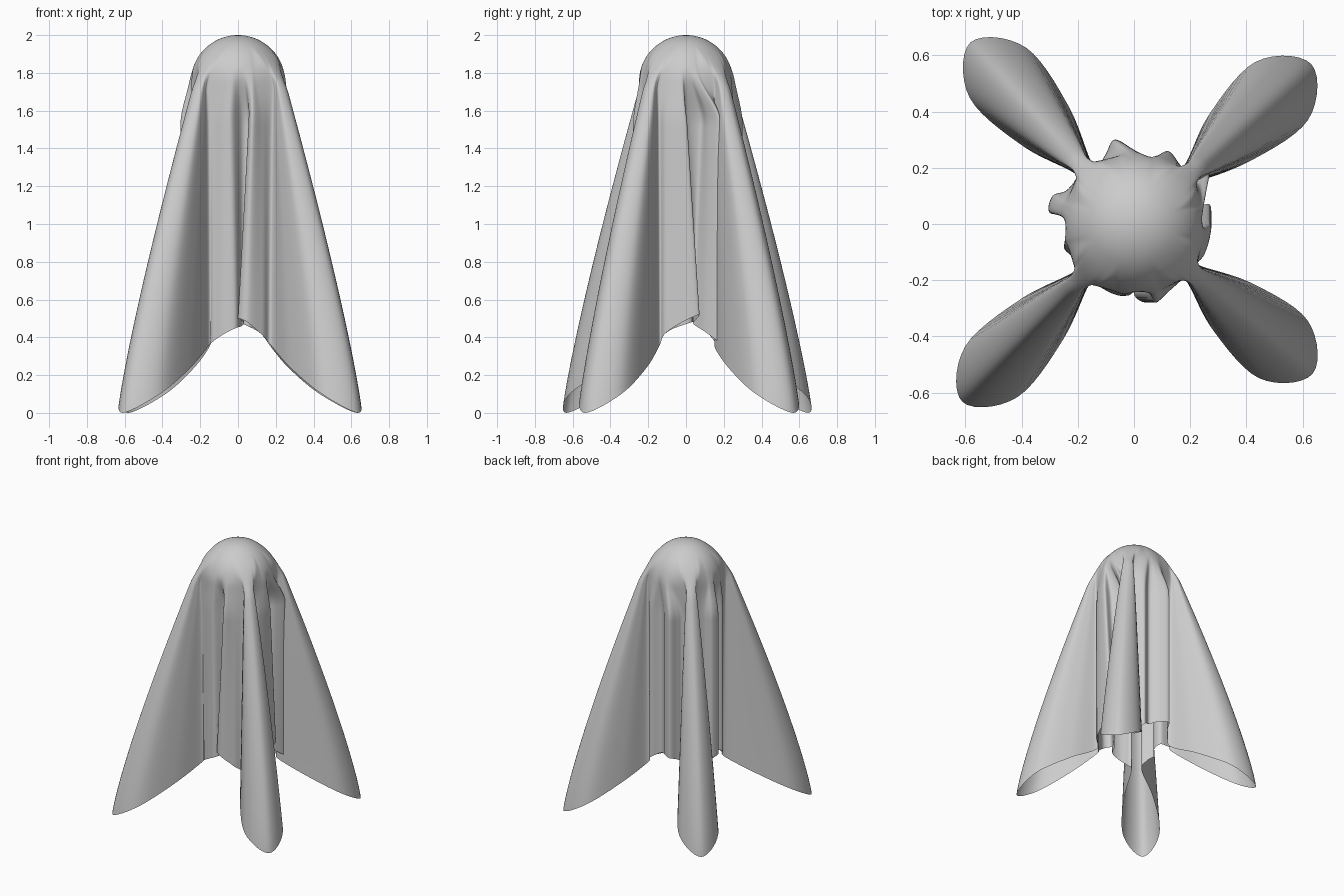
import bpy, bmesh
from math import sin, cos, pi, radians
from mathutils import Vector

if "Cube" in bpy.data.objects:
    bpy.data.objects.remove(bpy.data.objects["Cube"])

HEAD = 0.25          # head radius
HEAD_Z = 1.75        # head centre height
STEPS = 7            # spline samples between control points
DOME_ROWS, SKIRT_ROWS = 20, 64

# corner lobes: direction, reach at the hem, half width at the hem
lobes = [(-40, 0.83, 0.14), (42, 0.85, 0.145), (132, 0.87, 0.14), (226, 0.88, 0.135)]
# pleats between lobes, counter-clockwise:
# (sideways, outward, hem height, sideways shift towards the head)
pleats = [
    [(-0.11, 0.25, 0.42, 0), (-0.02, 0.27, 0.48, -0.03), (0.07, 0.27, 0.52, -0.07),
     (0.05, 0.21, 0.49, -0.05), (0.04, 0.18, 0.47, 0.04), (0.10, 0.23, 0.43, 0.02),
     (0.18, 0.27, 0.37, 0), (0.19, 0.235, 0.35, 0)],
    [(-0.12, 0.26, 0.42, 0), (-0.05, 0.22, 0.46, 0), (0.01, 0.27, 0.48, 0),
     (0.07, 0.30, 0.48, 0), (0.10, 0.25, 0.46, 0), (0.12, 0.22, 0.43, 0)],
    [(-0.12, 0.24, 0.42, 0), (-0.10, 0.29, 0.46, 0), (-0.04, 0.30, 0.48, 0),
     (-0.03, 0.22, 0.48, 0), (0.03, 0.21, 0.46, 0), (0.08, 0.25, 0.44, 0),
     (0.12, 0.22, 0.41, 0)],
    [(-0.13, 0.22, 0.38, 0), (-0.07, 0.25, 0.42, 0), (-0.01, 0.25, 0.45, -0.02),
     (0.02, 0.19, 0.46, 0), (0.03, 0.19, 0.48, 0.03), (0.0, 0.25, 0.50, 0.06),
     (0.05, 0.28, 0.48, 0.03), (0.13, 0.235, 0.41, 0)],
]
# lobe outline: (share of reach, width factor, hem height), neck to tip
outline = [(0.0, 0.0, 0.35), (0.36, 0.78, 0.24), (0.78, 1.0, 0.1)]


def ramp(z, top, low):
    t = min(1, max(0, (top - z) / (top - low)))
    return t * t * (3 - 2 * t)


def catmull(p, t):
    a, b, c, d = p
    return 0.5 * (2 * b + (c - a) * t + (2 * a - 5 * b + 4 * c - d) * t * t
                  + (3 * b - a - 3 * c + d) * t ** 3)


def turned(angle, out, side):
    return Vector((out * cos(angle) - side * sin(angle), out * sin(angle) + side * cos(angle)))


def lobe_point(angle, reach, wide, share, width, side):
    def place(z):
        r = reach - (reach - 0.295) * (max(z, 0) / 1.8) ** 1.2
        w = 0.03 + (wide - 0.03) * max(0, 1 - z / 1.75) ** 0.85
        b = side * (0.035 * (1 - width) + w * width)
        return turned(radians(angle), 0.265 + (r - 0.265) * share, b), ramp(z, 1.95, 1.7)
    return place


def pleat_point(quarter, s, r, lean):
    def place(z):
        shift = lean * min(1, max(0, (z - 0.5) / 1.1))
        return turned(quarter * pi / 2, r, s + shift), ramp(z, 1.84, 1.52)
    return place


# control points around the cloth: (angle on the head, hem height, placement)
controls = []
for i, (ang, reach, wide) in enumerate(lobes):
    ring = [(s, w, h, -1) for s, w, h in outline] + [(1, 0, 0, 0)]
    ring += [(s, w, h, 1) for s, w, h in reversed(outline)]
    for k, (share, width, hem, side) in enumerate(ring):
        controls.append((ang + (k - 3) * 7, hem,
                         lobe_point(ang, reach, wide, share, width, side)))
    after = lobes[(i + 1) % 4][0] + (360 if i == 3 else 0)
    n = len(pleats[i])
    for k, (s, r, hem, lean) in enumerate(pleats[i]):
        a = ang + 21 + (after - ang - 42) * (k + 1) / (n + 1)
        controls.append((a, hem, pleat_point(i, s, r, lean)))
N = len(controls)


def control_at(k, z):
    angle, hem, place = controls[k % N]
    radius = max(0, HEAD ** 2 - max(0, z - HEAD_Z) ** 2) ** 0.5
    target, fold = place(z)
    return turned(radians(angle), radius, 0).lerp(target, fold)


# sheet: dome rows share one height, skirt rows run down to the hem
bm = bmesh.new()
crown = bm.verts.new((0, 0, HEAD_Z + HEAD))
columns = []
for k in range(N):
    ids = [k - 1, k, k + 1, k + 2]
    for j in range(STEPS):
        t = j / STEPS
        hem = max(0.0, catmull([controls[i % N][1] for i in ids], t))
        heights = [HEAD_Z + HEAD * cos(pi / 2 * (q + 1) / DOME_ROWS) for q in range(DOME_ROWS)]
        heights += [HEAD_Z + (hem - HEAD_Z) * (q + 1) / SKIRT_ROWS for q in range(SKIRT_ROWS)]
        column = []
        for z in heights:
            p = catmull([control_at(i, z) for i in ids], t)
            column.append(bm.verts.new((p.x, p.y, z)))
        columns.append(column)
for c, column in enumerate(columns):
    nxt = columns[(c + 1) % len(columns)]
    bm.faces.new((crown, column[0], nxt[0]))
    for q in range(len(column) - 1):
        bm.faces.new((column[q], column[q + 1], nxt[q + 1], nxt[q]))
mesh = bpy.data.meshes.new("draped_cloth")
bm.to_mesh(mesh)
bm.free()
cloth = bpy.data.objects.new("draped_cloth", mesh)
bpy.context.collection.objects.link(cloth)

# plain cloth colour
mat = bpy.data.materials.new("light_grey_cloth")
mat.use_nodes = True
grey = (0.6, 0.6, 0.6, 1)
mat.diffuse_color = grey
mat.node_tree.nodes["Principled BSDF"].inputs["Base Color"].default_value = grey
mesh.materials.append(mat)

bpy.context.view_layer.objects.active = cloth
cloth.select_set(True)
bpy.ops.object.shade_smooth()
